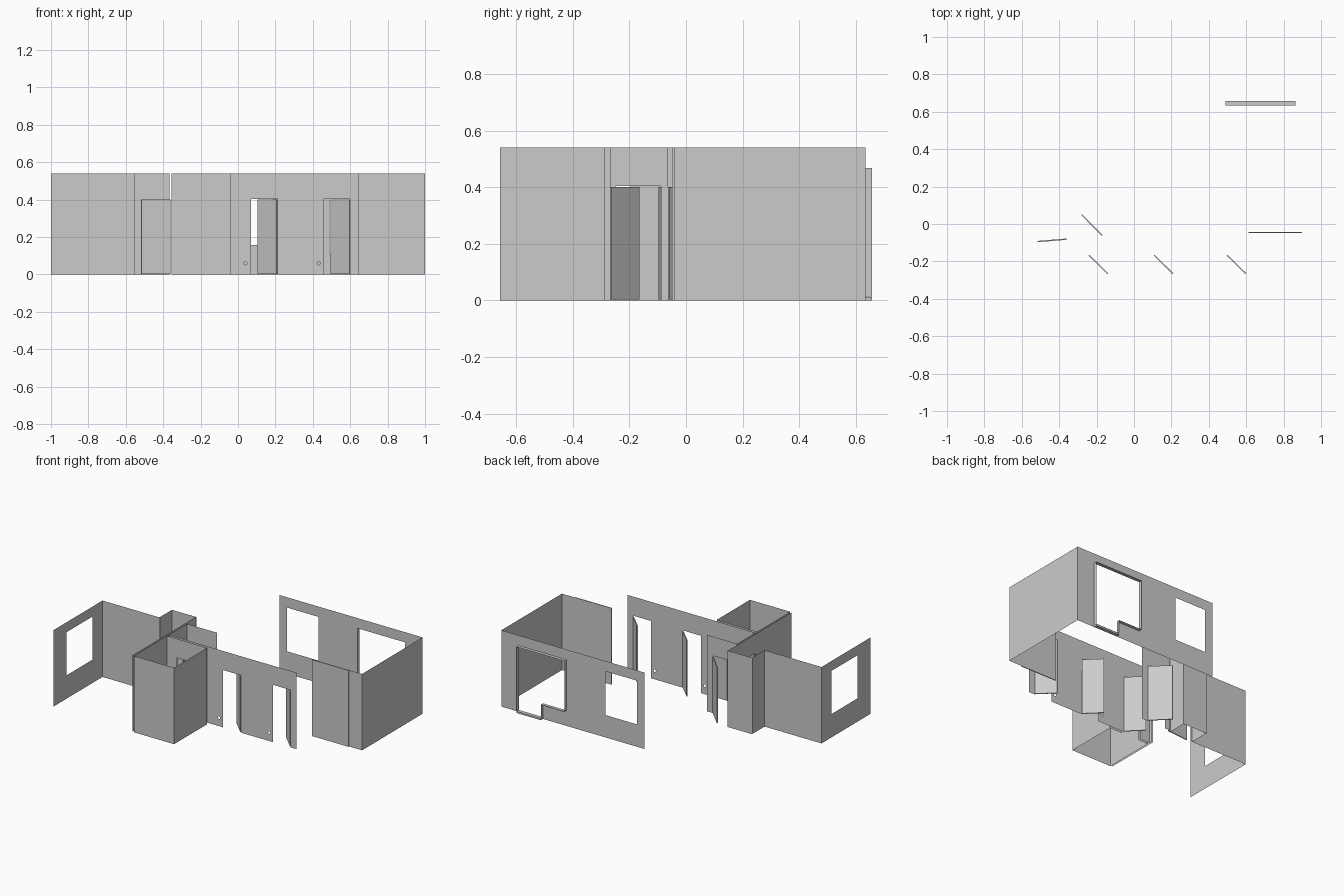
import bpy, bmesh, math
from mathutils import Vector, Matrix

if "Cube" in bpy.data.objects:
    bpy.data.objects.remove(bpy.data.objects["Cube"], do_unlink=True)

H, DOOR = 0.54, 0.405

plaster = bpy.data.materials.new("plain_grey")
plaster.use_nodes = True
grey = (0.6, 0.6, 0.6, 1)
plaster.diffuse_color = grey
plaster.node_tree.nodes["Principled BSDF"].inputs["Base Color"].default_value = grey


def finish(name, bm):
    mesh = bpy.data.meshes.new(name)
    bm.to_mesh(mesh)
    bm.free()
    mesh.materials.append(plaster)
    ob = bpy.data.objects.new(name, mesh)
    bpy.context.collection.objects.link(ob)
    return ob


def place(axis, offset, t, z):
    return Vector((t, offset, z)) if axis == "x" else Vector((offset, t, z))


def rect(a, b, low, high):
    return [(a, low), (b, low), (b, high), (a, high)]


def disc(t, z, r=0.009, sides=8):
    return [(t + r * math.cos(i * math.tau / sides), z + r * math.sin(i * math.tau / sides))
            for i in range(sides)]


def wall(name, axis, offset, a, b, doors=(), holes=()):
    """Flat wall running along an axis, with doorways to the floor and cut holes."""
    outline = [(a, 0)]
    for d0, d1 in doors:
        outline += [(d0, 0), (d0, DOOR), (d1, DOOR), (d1, 0)]
    outline += [(b, 0), (b, H), (a, H)]
    bm = bmesh.new()
    for loop in [outline, *holes]:
        vs = [bm.verts.new(place(axis, offset, t, z)) for t, z in loop]
        for i, v in enumerate(vs):
            bm.edges.new((vs[i - 1], v))
    normal = Vector((0, -1, 0)) if axis == "x" else Vector((1, 0, 0))
    bmesh.ops.triangle_fill(bm, edges=bm.edges[:], use_beauty=True, normal=normal)
    bmesh.ops.dissolve_limit(bm, angle_limit=0.01, verts=bm.verts[:], edges=bm.edges[:])
    return finish(name, bm)


def box(name, lo, hi):
    lo, hi = Vector(lo), Vector(hi)
    bm = bmesh.new()
    bmesh.ops.create_cube(bm, size=1)
    bm.transform(Matrix.Translation((lo + hi) / 2) @ Matrix.Diagonal((*(hi - lo), 1)))
    return finish(name, bm)


def door_leaf(name, hinge, end, thick=0.007):
    """Open door standing between its hinge and its free edge."""
    p, q = Vector((*hinge, 0)), Vector((*end, 0))
    d = q - p
    ob = box(name, (0, -thick / 2, 0.004), (d.length, thick / 2, 0.4))
    ob.data.transform(Matrix.Translation(p) @ Matrix.Rotation(math.atan2(d.y, d.x), 4, "Z"))
    return ob


# Left room with its window and alcove
wall("left_window_wall", "y", -1.0, -0.632, -0.085, holes=[rect(-0.488, -0.197, 0.165, 0.47)])
wall("left_room_back_wall", "x", -0.085, -1.0, -0.55)
wall("alcove_side_wall", "y", -0.555, -0.085, 0.055)
wall("alcove_back_wall", "x", 0.055, -0.56, -0.365)
wall("left_room_inner_wall", "y", -0.367, -0.657, 0.055, doors=[(-0.25, -0.088)])

# Small front room
wall("front_room_front_wall", "x", -0.657, -0.355, -0.04)
wall("front_room_right_wall", "y", -0.04, -0.657, -0.287)
wall("front_room_left_wall", "y", -0.355, -0.657, -0.287)
wall("front_room_back_wall", "x", -0.287, -0.355, -0.04, doors=[(-0.28, -0.14)])

# Corridor, with two small round holes beside its doorways
wall("corridor_front_wall", "x", -0.268, -0.355, 0.647,
     doors=[(-0.28, -0.14), (0.07, 0.21), (0.46, 0.6)],
     holes=[disc(0.04, 0.06), disc(0.432, 0.06)])
wall("corridor_end_wall", "y", -0.355, -0.268, -0.064, doors=[(-0.25, -0.088)])
wall("corridor_back_wall", "x", -0.064, -0.355, -0.12, doors=[(-0.31, -0.17)])

# Large back room
opening = [(0.49, 0.11), (0.675, 0.11), (0.675, 0.013),
           (0.864, 0.013), (0.864, 0.468), (0.49, 0.468)]
wall("back_wall", "x", 0.634, -0.12, 1.0,
     holes=[rect(-0.06, 0.186, 0.158, 0.467), opening])
wall("right_wall", "y", 1.0, -0.043, 0.634)
wall("right_room_front_wall", "x", -0.043, 0.612, 1.0)
box("right_room_front_panel", (0.612, -0.049, 0), (0.897, -0.043, H))

# Reveal around the balcony opening
bm = bmesh.new()
rings = [[bm.verts.new((x, y, z)) for x, z in opening] for y in (0.634, 0.658)]
for i in range(len(opening)):
    bm.faces.new((rings[0][i - 1], rings[0][i], rings[1][i], rings[1][i - 1]))
finish("balcony_reveal", bm)
box("balcony_threshold", (0.675, 0.634, 0), (0.864, 0.658, 0.012))

# Open doors
for name, x in (("front_room_door", -0.14), ("middle_door", 0.208), ("right_door", 0.598)):
    door_leaf(name, (x, -0.266), (x - 0.1, -0.167))
door_leaf("corridor_back_door", (-0.17, -0.061), (-0.28, 0.05))
door_leaf("left_room_door", (-0.36, -0.081), (-0.517, -0.094))
